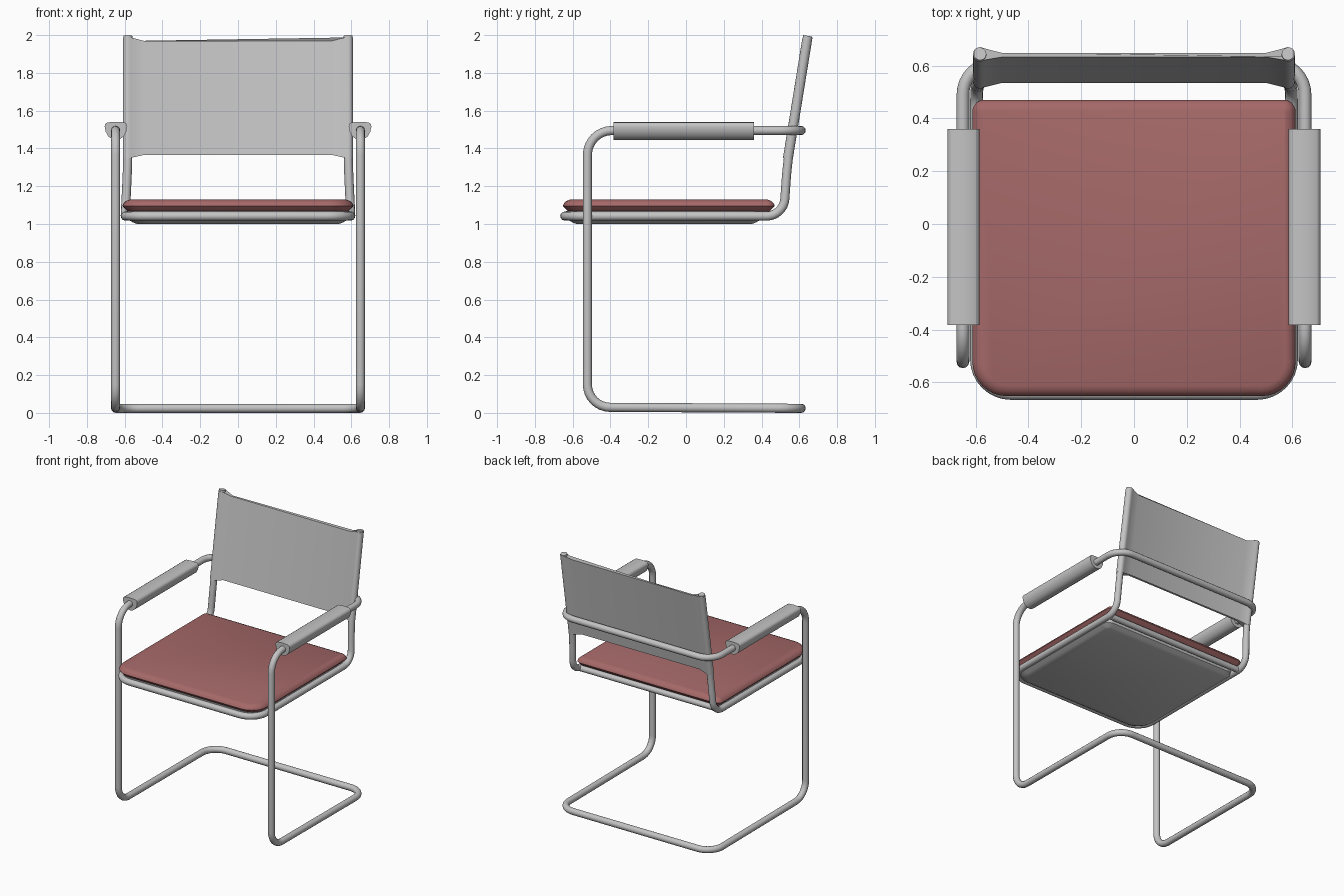
import bpy, bmesh, math
from mathutils import Vector

if "Cube" in bpy.data.objects:
    bpy.data.objects.remove(bpy.data.objects["Cube"])


def material(name, rgb):
    m = bpy.data.materials.new(name)
    m.diffuse_color = (*rgb, 1)
    m.use_nodes = True
    m.node_tree.nodes["Principled BSDF"].inputs["Base Color"].default_value = m.diffuse_color
    return m


GREY = material("light grey", (0.55, 0.55, 0.55))
RED = material("dusty red", (0.38, 0.14, 0.14))


def finish(name, mesh, mat, angle=40):
    ob = bpy.data.objects.new(name, mesh)
    bpy.context.scene.collection.objects.link(ob)
    mesh.materials.clear()
    mesh.materials.append(mat)
    bpy.ops.object.select_all(action='DESELECT')
    ob.select_set(True)
    bpy.context.view_layer.objects.active = ob
    bpy.ops.object.shade_smooth_by_angle(angle=math.radians(angle))
    return ob


def loft(name, rings, mat, angle=40):
    """Skin equal-length rings of points and cap both ends."""
    bm = bmesh.new()
    vs = [[bm.verts.new(p) for p in r] for r in rings]
    n = len(vs[0])
    for a, b in zip(vs, vs[1:]):
        for i in range(n):
            j = (i + 1) % n
            bm.faces.new((a[i], a[j], b[j], b[i]))
    bm.faces.new(vs[0])
    bm.faces.new(vs[-1])
    bmesh.ops.recalc_face_normals(bm, faces=bm.faces)
    mesh = bpy.data.meshes.new(name)
    bm.to_mesh(mesh)
    bm.free()
    return finish(name, mesh, mat, angle)


def tube(name, corners, radius, cyclic=False, steps=8):
    """Round tube along corner points (x, y, z, bend length)."""
    pts = []
    n = len(corners)
    for i, (x, y, z, d) in enumerate(corners):
        c = Vector((x, y, z))
        if d == 0:
            pts.append(c)
            continue
        p, q = Vector(corners[i - 1][:3]), Vector(corners[(i + 1) % n][:3])
        a, b = c + (p - c).normalized() * d, c + (q - c).normalized() * d
        h, k = a.lerp(c, 0.55), b.lerp(c, 0.55)
        for s in range(steps + 1):
            t = s / steps
            u = 1 - t
            pts.append(a * u**3 + h * 3 * u * u * t + k * 3 * u * t * t + b * t**3)
    cu = bpy.data.curves.new(name + "_path", 'CURVE')
    cu.dimensions = '3D'
    sp = cu.splines.new('POLY')
    sp.points.add(len(pts) - 1)
    for sp_pt, p in zip(sp.points, pts):
        sp_pt.co = (*p, 1)
    sp.use_cyclic_u = cyclic
    cu.bevel_depth = radius
    cu.bevel_resolution = 4
    cu.use_fill_caps = True
    tmp = bpy.data.objects.new(name + "_path", cu)
    bpy.context.scene.collection.objects.link(tmp)
    dg = bpy.context.evaluated_depsgraph_get()
    mesh = bpy.data.meshes.new_from_object(tmp.evaluated_get(dg))
    bpy.data.objects.remove(tmp)
    return finish(name, mesh, GREY, 50)


def mirrored(half):
    return half + [(-x, y, z, d) for x, y, z, d in reversed(half)]


# Closed loop: floor base, front uprights, arms and bar behind the back
tube("base_and_arm_frame", mirrored([
    (0.648, 0.61, 0.024, 0.12), (0.648, -0.522, 0.03, 0.12),
    (0.648, -0.522, 1.495, 0.13), (0.648, 0.61, 1.495, 0.12)])[:4] + [
    (-0.648, 0.61, 1.495, 0.12), (-0.648, -0.522, 1.495, 0.13),
    (-0.648, -0.522, 0.03, 0.12), (-0.648, 0.61, 0.024, 0.12)], 0.024, cyclic=True)

# Seat rails that bend up into the back uprights
tube("seat_and_back_frame", mirrored([
    (0.583, 0.644, 1.996, 0), (0.583, 0.537, 1.33, 0.1),
    (0.597, 0.517, 1.042, 0.09), (0.597, -0.642, 1.042, 0.13)]), 0.024)

# Bar across the rear of the seat
tube("rear_seat_bar", [(-0.597, 0.44, 1.042, 0), (0.597, 0.44, 1.042, 0)], 0.022)


def outline(hx, y0, y1, rf, rb, z):
    """Rectangle with rounded front (rf) and back (rb) corners."""
    pts = []
    for cx, cy, r, a0 in ((hx - rb, y1 - rb, rb, 0), (-hx + rb, y1 - rb, rb, 90),
                          (-hx + rf, y0 + rf, rf, 180), (hx - rf, y0 + rf, rf, 270)):
        for s in range(9):
            a = math.radians(a0 + 90 * s / 8)
            pts.append((cx + r * math.cos(a), cy + r * math.sin(a), z))
    return pts


# Padded seat
loft("seat_cushion", [outline(0.612 - i, -0.652 + i, 0.47 - i, 0.13 - i, 0.045 - i, z)
                      for z, i in ((1.062, 0.035), (1.072, 0.022), (1.096, 0.0),
                                   (1.11, 0.006), (1.122, 0.019), (1.129, 0.038))], RED, 60)

# Panel under the seat
loft("seat_underside", [outline(0.59 - i, -0.635 + i, 0.405 - i, 0.13 - i, 0.07 - i, z)
                        for z, i in ((1.068, 0.0), (1.025, 0.005), (1.008, 0.035),
                                     (1.0, 0.055))], GREY, 50)

# Sling back with a sleeve round each upright
half = [(0.5, -0.008)]
for s in range(11):
    a = math.radians(-125 + 25 * s)
    half.append((0.583 + 0.027 * math.cos(a), 0.027 * math.sin(a)))
half.append((0.5, 0.008))
section = half + [(-x, n) for x, n in reversed(half)]


def sling_ring(z, flare):
    ring = []
    for x, n in section:
        zz = z + flare * min(1, max(0, (abs(x) - 0.5) / 0.06))
        ring.append((x, 0.548 + (zz - 1.4) * 0.162 + n, zz))
    return ring


loft("back_sling", [sling_ring(1.365, -0.015), sling_ring(1.97, 0.018)], GREY, 35)

# Arm pads
pad = [(0, 1.541), (0.045, 1.538), (0.057, 1.53), (0.06, 1.515), (0.055, 1.49),
       (0.042, 1.465), (0.022, 1.45), (0, 1.446)]
pad += [(-x, z) for x, z in reversed(pad[1:-1])]
for side, sx in (("left", -1), ("right", 1)):
    loft(side + "_arm_pad", [[(sx * (0.646 + x), y, z) for x, z in pad]
                             for y in (-0.383, 0.36)], GREY, 50)
